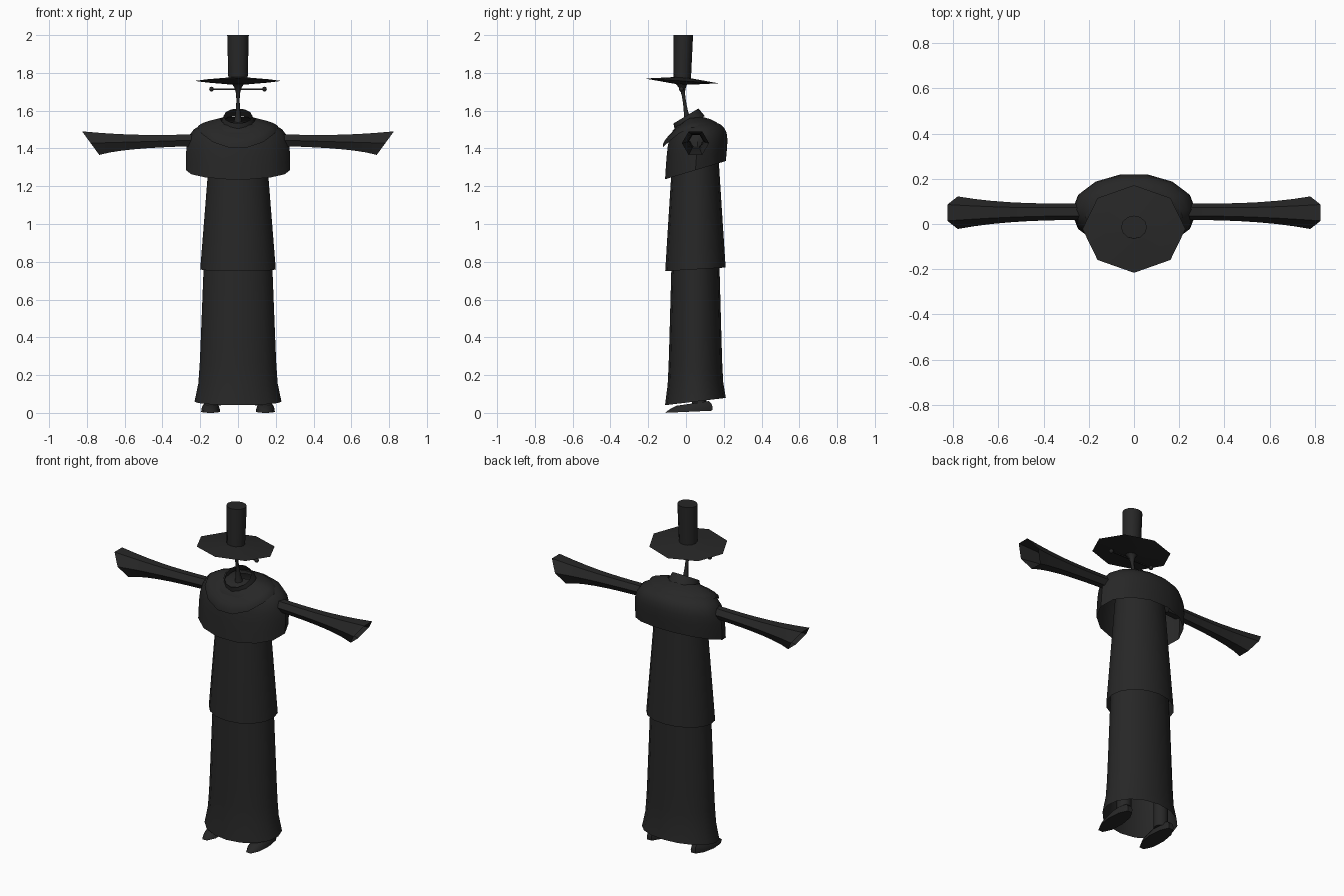
import bpy
import bmesh
import math

cube = bpy.data.objects.get("Cube")
if cube:
    bpy.data.objects.remove(cube, do_unlink=True)

black = bpy.data.materials.new("charcoal_black")
black.use_nodes = True
black.diffuse_color = (0.02, 0.02, 0.02, 1)
black.node_tree.nodes["Principled BSDF"].inputs["Base Color"].default_value = black.diffuse_color


def finish(name, bm, paired=False):
    """Turn a bmesh into a smooth-shaded object, mirrored if it is one of a pair."""
    bmesh.ops.recalc_face_normals(bm, faces=bm.faces)
    mesh = bpy.data.meshes.new(name)
    bm.to_mesh(mesh)
    bm.free()
    mesh.materials.append(black)
    obj = bpy.data.objects.new(name, mesh)
    bpy.context.collection.objects.link(obj)
    bpy.ops.object.select_all(action="DESELECT")
    obj.select_set(True)
    bpy.context.view_layer.objects.active = obj
    bpy.ops.object.shade_smooth_by_angle(angle=math.radians(40))
    if paired:
        mirror = obj.modifiers.new("mirror", "MIRROR")
        mirror.use_axis[0] = True
        mirror.use_mirror_merge = False


def flat(t):
    return 0


def tube(name, bottom, top, radius, squash, depth=flat, tilt=flat, dip=flat,
         sides=16, steps=8, ease=flat, across=0, closed=False, paired=False):
    """Upright tube of elliptical rings; every rule takes t from bottom to top.
    depth is the centre in y, tilt raises the back, dip lowers the front."""
    bm = bmesh.new()
    loops = []
    for step in range(steps + 1):
        t = step / steps
        if ease is not flat:
            t = ease(t)
        loop = []
        for i in range(sides):
            angle = math.tau * i / sides
            u = radius(t) * math.cos(angle)
            v = radius(t) * squash * math.sin(angle)
            z = bottom + (top - bottom) * t + tilt(t) * v
            z -= dip(t) * max(0, -math.sin(angle)) ** 1.5
            loop.append(bm.verts.new((across + u, depth(t) + v, z)))
        loops.append(loop)
    for low, high in zip(loops, loops[1:]):
        for i in range(sides):
            j = (i + 1) % sides
            bm.faces.new((low[i], low[j], high[j], high[i]))
    if closed:
        bm.faces.new(loops[0])
        bm.faces.new(loops[-1])
    finish(name, bm, paired)


def ease_out(t):
    return math.sin(t * math.pi / 2)


# Layered robe, open and flared at the hems
tube("lower_robe", 0.06, 0.82, squash=0.7,
     radius=lambda t: 0.21 - 0.03 * t + 0.02 * (1 - t) ** 12,
     depth=lambda t: 0.05,
     tilt=lambda t: 0.12 * (1 - t) ** 8)
tube("middle_robe", 0.76, 1.45, squash=0.8,
     radius=lambda t: 0.2 - 0.055 * t,
     depth=lambda t: 0.05,
     tilt=lambda t: 0.06 * (1 - t) ** 4)

# Domed cape with a raised back hem
tube("cape", 1.285, 1.545, squash=0.6, sides=14, ease=ease_out,
     radius=lambda t: 0.05 + 0.225 * (1 - t ** 5) ** 0.4,
     depth=lambda t: 0.05 + 0.02 * t,
     tilt=lambda t: 0.3 * (1 - t))

# Shorter mantle, its front hem dipping to a point
tube("mantle", 1.51, 1.56, squash=0.73, sides=14, steps=4,
     radius=lambda t: 0.215 - 0.12 * t * t,
     depth=lambda t: 0.03 - 0.01 * t,
     tilt=lambda t: 0.1 * t,
     dip=lambda t: 0.11 - 0.06 * t)

# Tilted standing collar
tube("collar", 1.535, 1.572, squash=0.87, sides=12, steps=1,
     radius=lambda t: 0.092 - 0.016 * t,
     depth=lambda t: 0.02 - 0.02 * t,
     tilt=lambda t: 0.45 + 0.15 * t)

# Thin neck flaring into the hat
tube("neck", 1.53, 1.755, squash=1, sides=10, steps=12,
     radius=lambda t: 0.008 + 0.017 * (1 - t) ** 4 + 0.04 * t ** 8,
     depth=lambda t: 0.01 - 0.035 * t)

# Hat: lens-shaped brim and straight crown
tube("hat_brim", 1.74, 1.775, squash=0.85, sides=8, steps=2, closed=True,
     radius=lambda t: 0.05 + 0.178 * (1 - abs(2 * t - 1)),
     depth=lambda t: -0.022,
     tilt=lambda t: -0.065)
tube("hat_crown", 1.76, 2, squash=0.9, sides=12, steps=2, closed=True,
     radius=lambda t: 0.051 + 0.006 * t,
     depth=lambda t: 0.006 * t - 0.02)

# Long sleeves widening to slanted, open cuffs
sleeve = bmesh.new()
sleeve_sides, sleeve_steps = 6, 8
for step in range(sleeve_steps + 1):
    t = step / sleeve_steps
    size = 0.036 + 0.036 * t ** 3
    for i in range(sleeve_sides):
        angle = math.tau * i / sleeve_sides
        rise = size * math.sin(angle)
        sleeve.verts.new((0.18 + 0.6 * t + 0.73 * t ** 4 * rise,
                          0.055 - 0.005 * t + size * math.cos(angle),
                          1.445 - 0.017 * t + rise))
sleeve.verts.ensure_lookup_table()
for step in range(sleeve_steps):
    for i in range(sleeve_sides):
        low, high = step * sleeve_sides, (step + 1) * sleeve_sides
        j = (i + 1) % sleeve_sides
        sleeve.faces.new([sleeve.verts[k] for k in (low + i, low + j, high + j, high + i)])
finish("sleeves", sleeve, paired=True)

# Thin side bars ending in small balls
bar_depth, bar_height, bar_reach = -0.024, 1.714, 0.14
bar = bmesh.new()
bmesh.ops.create_cube(bar, size=1)
bmesh.ops.scale(bar, vec=(bar_reach, 0.007, 0.007), verts=bar.verts)
bmesh.ops.translate(bar, vec=(bar_reach / 2, bar_depth, bar_height), verts=bar.verts)
finish("side_bars", bar, paired=True)
ball = bmesh.new()
bmesh.ops.create_uvsphere(ball, u_segments=10, v_segments=6, radius=0.013)
bmesh.ops.translate(ball, vec=(bar_reach, bar_depth, bar_height), verts=ball.verts)
finish("side_balls", ball, paired=True)

# Shoes and ankles
tube("shoes", 0.006, 0.05, squash=2.6, sides=10, steps=3, across=0.145,
     closed=True, paired=True,
     radius=lambda t: 0.05 - 0.015 * t * t,
     depth=lambda t: 0.015 + 0.02 * t,
     tilt=lambda t: 0.045 + 0.1 * t)
tube("ankles", 0.04, 0.3, squash=1, sides=10, steps=1, across=0.13,
     closed=True, paired=True,
     radius=lambda t: 0.04,
     depth=lambda t: 0.07)
